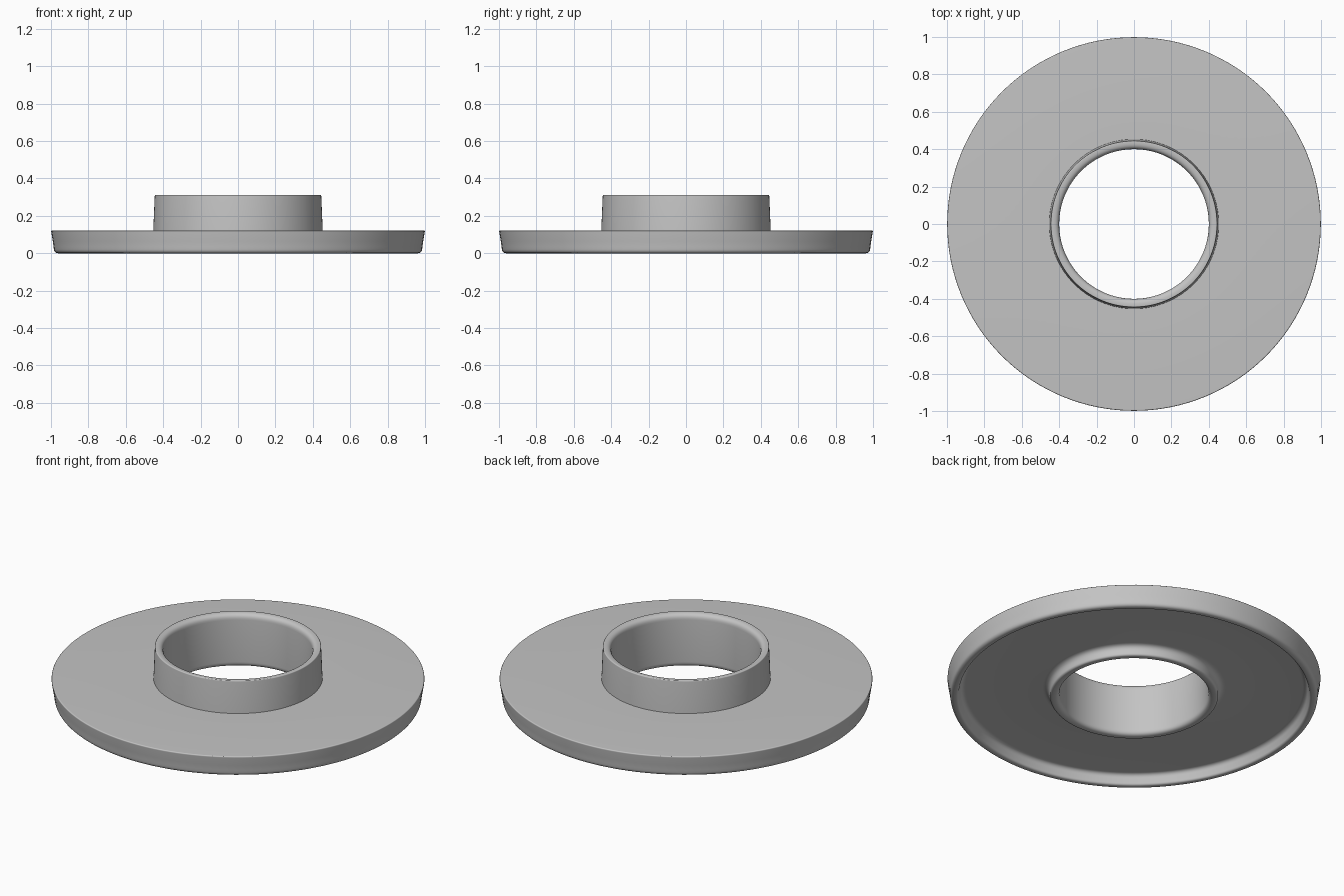
import bpy, bmesh, math
from mathutils import Vector

cube = bpy.data.objects.get("Cube")
if cube:
    bpy.data.objects.remove(cube, do_unlink=True)

SEGMENTS = 128
ROUND_STEPS = 7

# Single satin grey
grey = bpy.data.materials.new("plain grey")
grey.use_nodes = True
colour = (0.55, 0.55, 0.55, 1)
grey.diffuse_color = colour
bsdf = grey.node_tree.nodes["Principled BSDF"]
bsdf.inputs["Base Color"].default_value = colour
bsdf.inputs["Roughness"].default_value = 0.5

# Closed cross-section: radius, height, corner rounding
SECTION = [
    (0.400, 0.000, 0.030),   # flared lower mouth of the bore
    (0.450, 0.000, 0.014),   # lower collar edge
    (0.455, 0.060, 0.035),   # fillet into the recessed underside
    (0.925, 0.060, 0.022),   # fillet into the rim
    (0.943, 0.000, 0.012),   # rim foot, inner edge
    (0.982, 0.000, 0.022),   # rim foot, outer edge
    (0.988, 0.050, 0.015),   # slight outward draft
    (1.000, 0.122, 0.008),   # top edge of the flange
    (0.453, 0.122, 0.000),   # flange meets collar
    (0.445, 0.312, 0.006),   # collar top, outer edge
    (0.400, 0.312, 0.034),   # rounded upper mouth of the bore
]


def rounded(corners):
    """Replace each corner by a short curve of the given size."""
    points = []
    for i, (r, z, size) in enumerate(corners):
        corner = Vector((r, z))
        if size == 0:
            points.append(corner)
            continue
        before = Vector(corners[i - 1][:2])
        after = Vector(corners[(i + 1) % len(corners)][:2])
        a = corner + (before - corner).normalized() * size
        b = corner + (after - corner).normalized() * size
        for k in range(ROUND_STEPS + 1):
            t = k / ROUND_STEPS
            points.append(a * (1 - t) ** 2 + corner * 2 * t * (1 - t) + b * t * t)
    return points


def lathe(name, profile, material):
    """Turn a closed profile about the z axis."""
    bm = bmesh.new()
    rings = []
    for s in range(SEGMENTS):
        angle = 2 * math.pi * s / SEGMENTS
        rings.append([bm.verts.new((p.x * math.cos(angle), p.x * math.sin(angle), p.y))
                      for p in profile])
    n = len(profile)
    for s in range(SEGMENTS):
        here, there = rings[s], rings[(s + 1) % SEGMENTS]
        for i in range(n):
            j = (i + 1) % n
            bm.faces.new((here[i], there[i], there[j], here[j]))
    bmesh.ops.recalc_face_normals(bm, faces=bm.faces)
    mesh = bpy.data.meshes.new(name)
    bm.to_mesh(mesh)
    bm.free()
    mesh.materials.append(material)
    obj = bpy.data.objects.new(name, mesh)
    bpy.context.collection.objects.link(obj)
    bpy.ops.object.select_all(action='DESELECT')
    obj.select_set(True)
    bpy.context.view_layer.objects.active = obj
    bpy.ops.object.shade_smooth_by_angle(angle=math.radians(32))
    return obj


# Flange and collar turned as one piece
lathe("flanged_collar", rounded(SECTION), grey)
